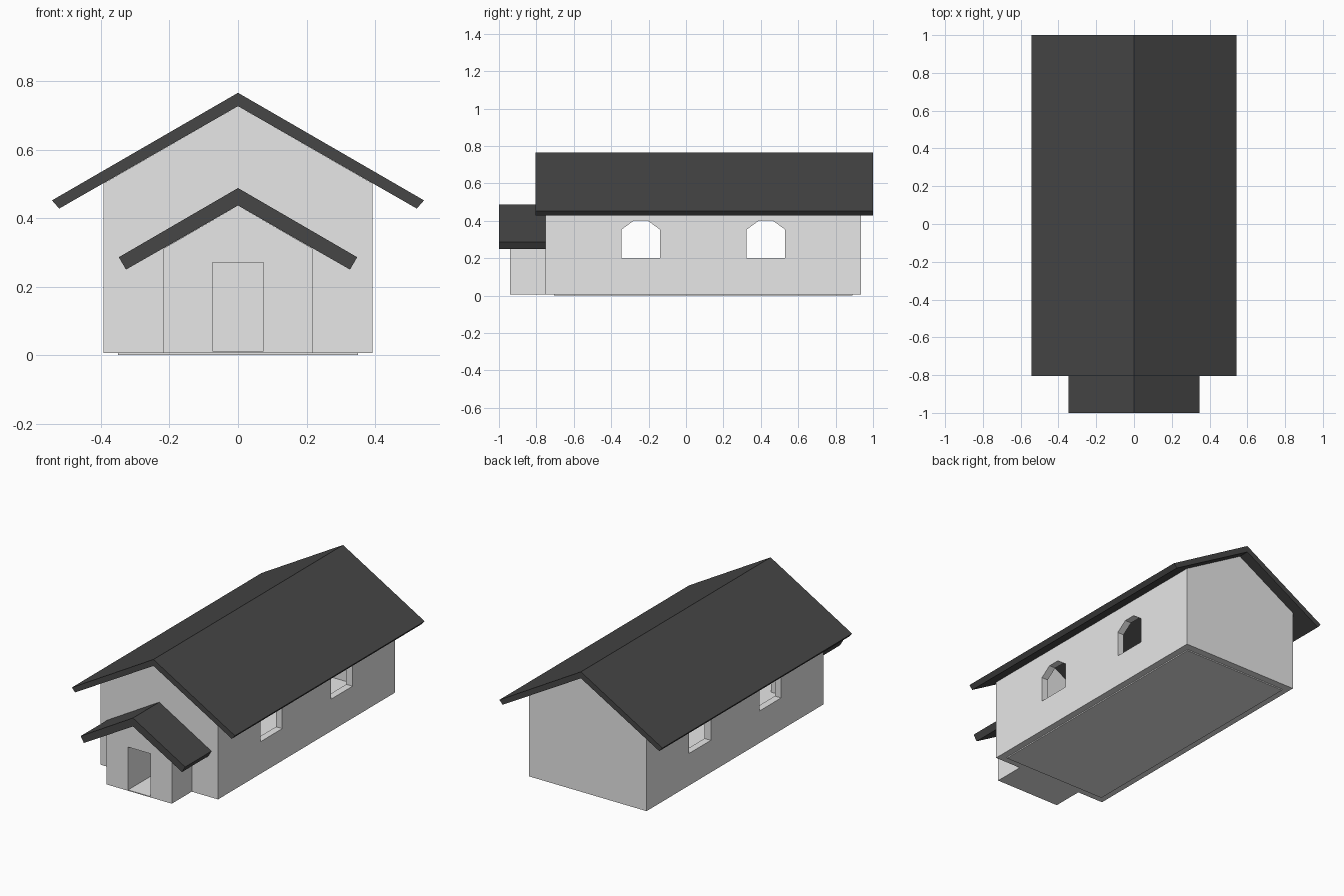
import bpy, bmesh

if "Cube" in bpy.data.objects:
    bpy.data.objects.remove(bpy.data.objects["Cube"])


def material(name, value):
    m = bpy.data.materials.new(name)
    m.diffuse_color = (value, value, value, 1)
    m.use_nodes = True
    m.node_tree.nodes["Principled BSDF"].inputs["Base Color"].default_value = m.diffuse_color
    return m


WALL = material("light_grey_wall", 0.8)
ROOF = material("charcoal_roof", 0.061)


def prism(name, profile, a, b, mat=WALL, axis="y"):
    """Extrude a (horizontal, z) profile from a to b along the x or y axis."""
    bm = bmesh.new()
    place = (lambda u, v, t: (u, t, v)) if axis == "y" else (lambda u, v, t: (t, u, v))
    ends = [[bm.verts.new(place(u, v, t)) for u, v in profile] for t in (a, b)]
    for ring in ends:
        bm.faces.new(ring)
    n = len(profile)
    for i in range(n):
        j = (i + 1) % n
        bm.faces.new((ends[0][i], ends[0][j], ends[1][j], ends[1][i]))
    bmesh.ops.recalc_face_normals(bm, faces=bm.faces)
    mesh = bpy.data.meshes.new(name)
    bm.to_mesh(mesh)
    bm.free()
    mesh.materials.append(mat)
    ob = bpy.data.objects.new(name, mesh)
    bpy.context.collection.objects.link(ob)
    return ob


def rect(w, z0, z1):
    return [(-w, z0), (w, z0), (w, z1), (-w, z1)]


def gable(w, z0, eave, apex):
    return [(-w, z0), (w, z0), (w, eave), (0, apex), (-w, eave)]


def chevron(outer, inner, top, under):
    """Bent roof slab: outer and inner are the eave corners on the right."""
    return [(-outer[0], outer[1]), (0, top), outer, inner, (0, under), (-inner[0], inner[1])]


def cut(ob, cutters):
    bpy.context.view_layer.objects.active = ob
    for c in cutters:
        c.hide_render = True
        mod = ob.modifiers.new("cut", "BOOLEAN")
        mod.operation = "DIFFERENCE"
        mod.solver = "EXACT"
        mod.object = c
        bpy.ops.object.modifier_apply(modifier=mod.name)


# Main hall walls and entrance porch
walls = prism("hall_walls", gable(0.392, 0.007, 0.502, 0.727), -0.75, 0.935)
porch = prism("porch_walls", gable(0.217, 0.007, 0.312, 0.437), -0.94, -0.75)

# Hollow interior, arched windows through both sides, door passage
room = prism("room_cutter", rect(0.35, -0.1, 1.0), -0.705, 0.89)
windows = []
for y in (-0.242, 0.427):
    arch = [(-0.103, 0.2), (0.103, 0.2), (0.103, 0.353), (0.036, 0.402),
            (-0.036, 0.402), (-0.103, 0.353)]
    windows.append(prism("window_cutter", [(y + u, z) for u, z in arch], -0.6, 0.6, axis="x"))
door = prism("door_cutter", rect(0.074, 0.012, 0.27), -1.1, -0.6)
cut(walls, [room, *windows, door])
cut(porch, [door])
for c in (room, door, *windows):
    bpy.data.objects.remove(c)

# Floor slab, slightly below the walls
prism("floor", rect(0.35, 0.0, 0.012), -0.705, 0.89)

# Roofs
prism("hall_roof", chevron((0.543, 0.452), (0.522, 0.428), 0.766, 0.727), -0.805, 1.0, ROOF)
prism("porch_roof", chevron((0.348, 0.286), (0.327, 0.25), 0.488, 0.437), -1.0, -0.75, ROOF)
